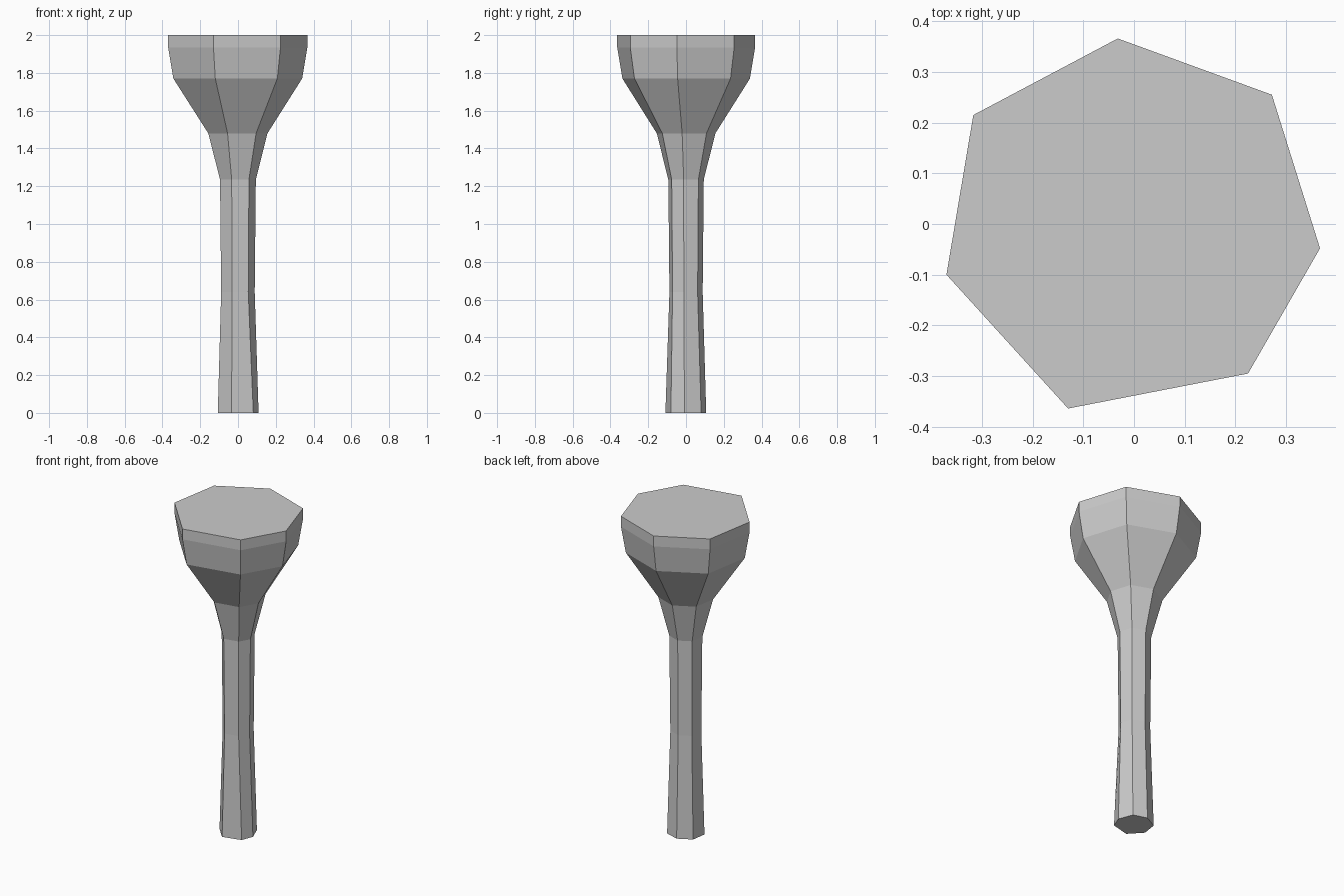
import bpy, bmesh

if "Cube" in bpy.data.objects:
    bpy.data.objects.remove(bpy.data.objects["Cube"])

# Slightly irregular seven-sided cross-sections (counter-clockwise)
HEAD = [(0.367, -0.048), (0.272, 0.255), (-0.032, 0.366), (-0.317, 0.215),
        (-0.37, -0.10), (-0.13, -0.364), (0.225, -0.295)]
FOOT = [(0.109, -0.008), (0.075, 0.08), (-0.01, 0.107), (-0.093, 0.063),
        (-0.107, -0.03), (-0.034, -0.109), (0.081, -0.08)]

# Height and scale of each ring above the foot
RINGS = [(0.64, 0.241), (1.235, 0.257), (1.48, 0.425),
         (1.77, 0.925), (1.935, 1.0), (2.0, 1.0)]

bm = bmesh.new()


def add_ring(section, z, s=1.0):
    return [bm.verts.new((x * s, y * s, z)) for x, y in section]


# Handle flaring into the head, with flat caps
rings = [add_ring(FOOT, 0.0)] + [add_ring(HEAD, z, s) for z, s in RINGS]
for lower, upper in zip(rings, rings[1:]):
    for i in range(7):
        j = (i + 1) % 7
        bm.faces.new((lower[i], lower[j], upper[j], upper[i]))
bm.faces.new(rings[0][::-1])
bm.faces.new(rings[-1])
bmesh.ops.recalc_face_normals(bm, faces=bm.faces)

mesh = bpy.data.meshes.new("flared_club")
bm.to_mesh(mesh)
bm.free()
club = bpy.data.objects.new("flared_club", mesh)
bpy.context.collection.objects.link(club)
